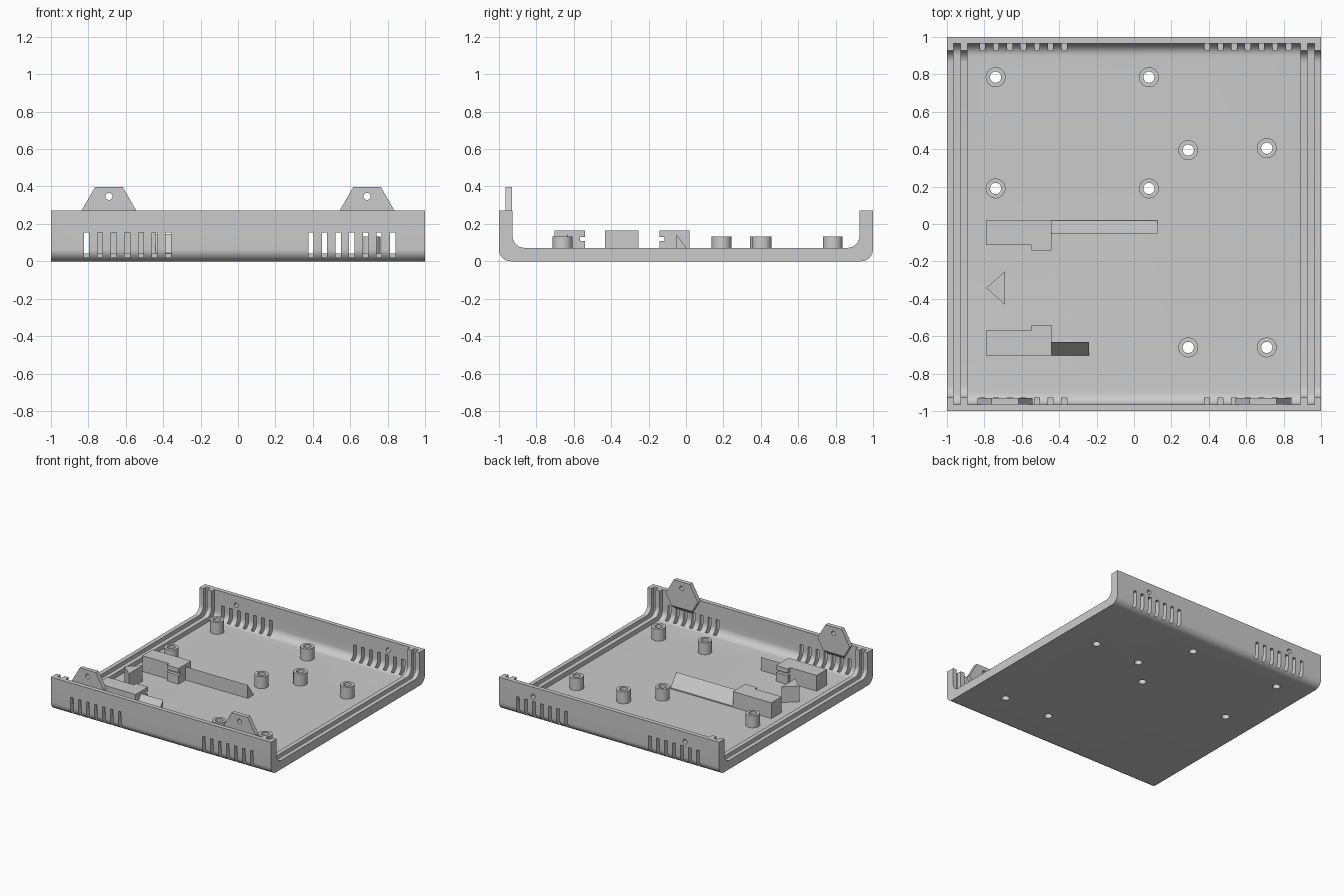
import bpy, bmesh, math
from mathutils import Matrix, Vector

if "Cube" in bpy.data.objects:
    bpy.data.objects.remove(bpy.data.objects["Cube"])

grey = bpy.data.materials.new("plain grey")
grey.use_nodes = True
colour = (0.6, 0.6, 0.6, 1)
grey.diffuse_color = colour
grey.node_tree.nodes["Principled BSDF"].inputs["Base Color"].default_value = colour

RIM = 0.272          # height of the walls
SKIN = 0.036         # wall and floor thickness
FILLET = 0.065
BLOCK_TOP = 0.165
ROOT = SKIN - 0.01   # parts on the floor start inside it


def add_prism(bm, points, axis, a, b):
    """Extrude a 2D outline along an axis; points are (y,z), (x,z) or (x,y)."""
    def place(p, t):
        return {"x": (t, p[0], p[1]), "y": (p[0], t, p[1]), "z": (p[0], p[1], t)}[axis]
    low = [bm.verts.new(place(p, a)) for p in points]
    high = [bm.verts.new(place(p, b)) for p in points]
    faces = [bm.faces.new(low), bm.faces.new(high)]
    for i in range(len(points)):
        j = (i + 1) % len(points)
        faces.append(bm.faces.new((low[i], low[j], high[j], high[i])))
    bmesh.ops.recalc_face_normals(bm, faces=faces)


def rect(x0, x1, y0, y1):
    return [(x0, y0), (x1, y0), (x1, y1), (x0, y1)]


def circle(cx, cy, r, n=32):
    return [(cx + r * math.cos(math.tau * i / n), cy + r * math.sin(math.tau * i / n))
            for i in range(n)]


def finish(name, bm):
    mesh = bpy.data.meshes.new(name)
    bm.to_mesh(mesh)
    bm.free()
    mesh.materials.append(grey)
    obj = bpy.data.objects.new(name, mesh)
    bpy.context.collection.objects.link(obj)
    return obj


def prism(name, points, axis, a, b):
    bm = bmesh.new()
    add_prism(bm, points, axis, a, b)
    return finish(name, bm)


def u_line(offset):
    """Rounded U from the front rim to the back rim, inset by offset."""
    w, r = 1 - offset, FILLET
    left = [(-w, RIM)]
    for i in range(11):
        t = math.pi / 2 * i / 10
        left.append((-w + r - r * math.cos(t), offset + r - r * math.sin(t)))
    return left + [(-y, z) for y, z in reversed(left)]


def u_profile(outer, inner):
    return u_line(outer) + u_line(inner)[::-1]


# Main shell and the rails that hold the end panels
shell = prism("tray_shell", u_profile(0, SKIN), "x", -1, 1)
for side, label in ((-1, "right"), (1, "left")):
    for a, b, kind in ((0.965, 1, "outer"), (0.89, 0.927, "inner")):
        prism(f"{label}_{kind}_panel_rail", u_profile(SKIN - 0.004, SKIN * 2),
              "x", side * a, side * b)

# Screw tabs: half-raised hexagons with a sloped underside
tabs = []
for x, label in ((-0.69, "right"), (0.69, "left")):
    bm = bmesh.new()
    add_prism(bm, circle(x, RIM, 0.146, 6), "y", -0.965, -0.93)
    bmesh.ops.bisect_plane(bm, geom=bm.verts[:] + bm.edges[:] + bm.faces[:],
                           plane_co=Vector((x, -0.965, 0.147)),
                           plane_no=Vector((0, 1, -1)), clear_outer=True)
    bmesh.ops.holes_fill(bm, edges=[e for e in bm.edges if e.is_boundary])
    bmesh.ops.recalc_face_normals(bm, faces=bm.faces[:])
    tabs.append(finish(f"{label}_screw_tab", bm))

# Standoffs: short tubes
spots = [(x, y) for x in (-0.74, 0.08) for y in (0.19, 0.785)]
spots += [(0.29, 0.395), (0.71, 0.405), (0.29, -0.66), (0.71, -0.66)]
for k, (x, y) in enumerate(spots):
    bm = bmesh.new()
    rings = [[bm.verts.new((px, py, z)) for px, py in circle(x, y, r)]
             for r, z in ((0.053, ROOT), (0.053, 0.134), (0.03, 0.134), (0.03, ROOT))]
    for a, b in zip(rings, rings[1:] + rings[:1]):
        for i in range(32):
            j = (i + 1) % 32
            bm.faces.new((a[i], a[j], b[j], b[i]))
    bmesh.ops.recalc_face_normals(bm, faces=bm.faces[:])
    finish(f"standoff_{k + 1}", bm)

# Two facing board holders, each with a notched catch and a sloped guide
catch = [(-0.10, ROOT), (-0.142, ROOT), (-0.142, 0.108), (-0.115, 0.108),
         (-0.115, 0.13), (-0.142, 0.13), (-0.142, BLOCK_TOP), (-0.10, BLOCK_TOP)]
guide = [(-0.052, ROOT), (-0.052, 0.146), (0.02, 0.045), (0.02, ROOT)]
for label, guide_end, flip in (("back", 0.125, False), ("front", -0.24, True)):
    def side(points):
        return [(-0.682 - y, z) for y, z in points] if flip else points
    prism(f"{label}_holder_block", side(rect(-0.113, 0.02, ROOT, BLOCK_TOP)),
          "x", -0.79, -0.44)
    prism(f"{label}_holder_catch", side(catch), "x", -0.548, -0.44)
    prism(f"{label}_holder_guide", side(guide), "x", -0.445, guide_end)
prism("triangular_stop", [(-0.79, -0.342), (-0.69, -0.432), (-0.69, -0.253)],
      "z", ROOT, BLOCK_TOP)

# Cutter: vents in both long walls, screw holes and standoff holes
bm = bmesh.new()
for wall in (-1, 1):
    for start in (-0.81, 0.39):
        for i in range(7):
            x = start + 0.0728 * i
            add_prism(bm, rect(x - 0.014, x + 0.014, 0.02, 0.155),
                      "y", wall * 0.928, wall * 1.05)
for x in (-0.69, 0.69):
    add_prism(bm, circle(x, 0.347, 0.019, 24), "y", -1.05, -0.9)
    add_prism(bm, circle(x, 0.195, 0.019, 24), "y", 0.9, 1.05)
for x, y in spots:
    add_prism(bm, circle(x, y, 0.03), "z", -0.05, 0.2)
cutter = finish("hole_cutter", bm)
cutter.hide_render = True

for obj in [shell] + tabs:
    mod = obj.modifiers.new("holes", "BOOLEAN")
    mod.operation = "DIFFERENCE"
    mod.solver = "EXACT"
    mod.object = cutter
    bpy.context.view_layer.update()
    graph = bpy.context.evaluated_depsgraph_get()
    obj.data = bpy.data.meshes.new_from_object(obj.evaluated_get(graph))
    obj.modifiers.clear()
bpy.data.objects.remove(cutter)

# Smooth the fillets and tubes, keep the corners sharp
for obj in bpy.context.collection.objects:
    if obj.type == "MESH" and grey.name in obj.data.materials:
        bpy.ops.object.select_all(action="DESELECT")
        obj.select_set(True)
        bpy.context.view_layer.objects.active = obj
        bpy.ops.object.shade_smooth_by_angle(angle=math.radians(30))
